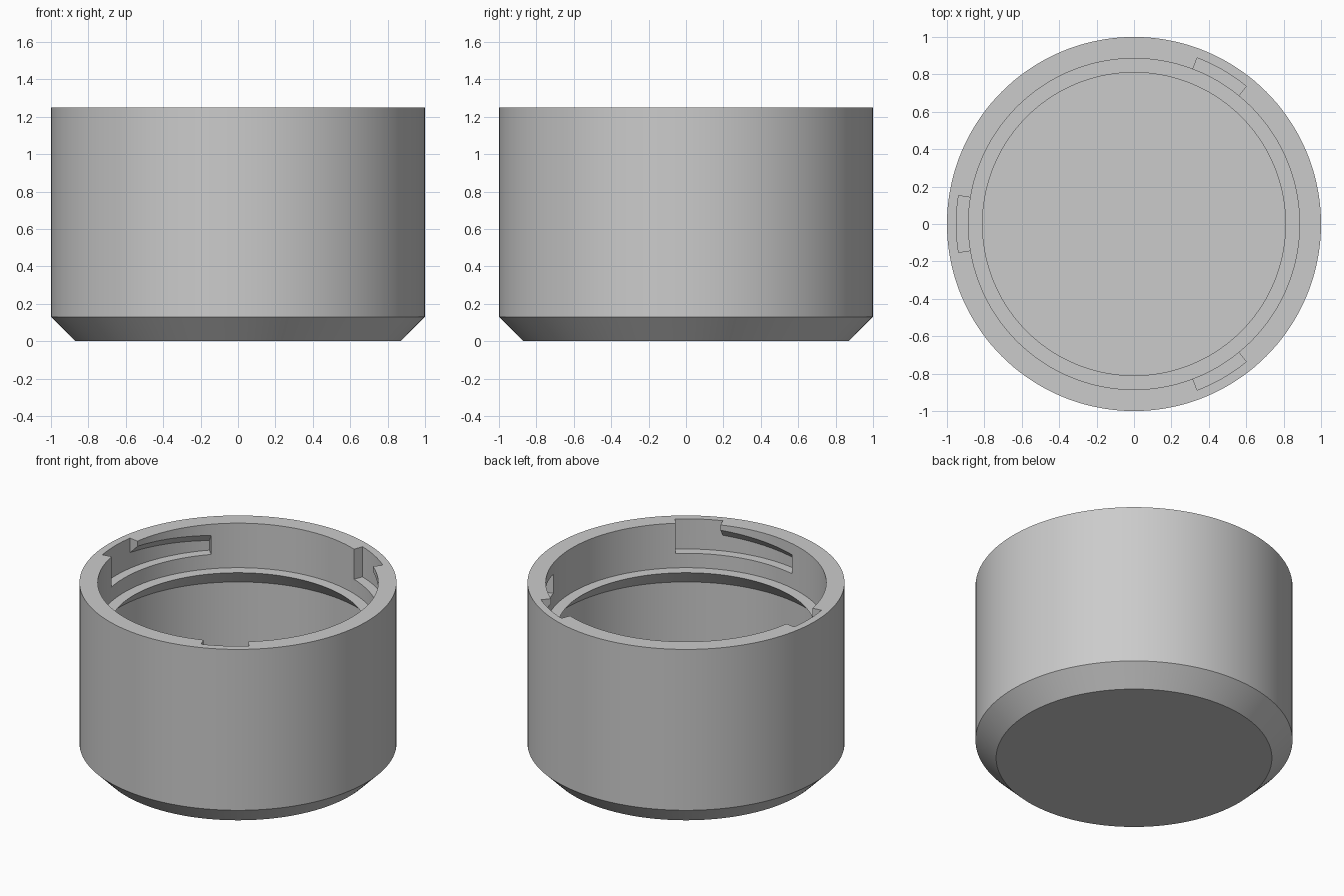
import bpy, bmesh, math

if "Cube" in bpy.data.objects:
    bpy.data.objects.remove(bpy.data.objects["Cube"])

SEGMENTS = 144
RIM_Z = 1.25
SLOT_Z = 1.04          # floor of the locking slots
BORE_R = 0.885
SLOT_R = 0.95

grey = bpy.data.materials.new("plain grey")
grey.diffuse_color = (0.6, 0.6, 0.6, 1)
grey.use_nodes = True
grey.node_tree.nodes["Principled BSDF"].inputs["Base Color"].default_value = grey.diffuse_color


def sweep(name, sections, closed):
    """Skin a mesh through a list of equal-length point loops."""
    bm = bmesh.new()
    rings = [[bm.verts.new(p) for p in s] for s in sections]
    count, n = len(rings), len(rings[0])
    for i in range(count if closed else count - 1):
        a, b = rings[i], rings[(i + 1) % count]
        # a lathe profile is open, its ends are capped below
        for j in range(n - 1 if closed else n):
            k = (j + 1) % n
            bm.faces.new((a[j], a[k], b[k], b[j]))
    if closed:
        bm.faces.new([r[0] for r in rings])
        bm.faces.new([r[-1] for r in rings])
    else:
        bm.faces.new(rings[0])
        bm.faces.new(rings[-1])
    bmesh.ops.recalc_face_normals(bm, faces=bm.faces)
    mesh = bpy.data.meshes.new(name)
    bm.to_mesh(mesh)
    bm.free()
    ob = bpy.data.objects.new(name, mesh)
    bpy.context.collection.objects.link(ob)
    mesh.materials.append(grey)
    return ob


def turn(profile, degrees):
    a = math.radians(degrees)
    return [(r * math.cos(a), r * math.sin(a), z) for r, z in profile]


# Cup: chamfered outside, hollow inside, ledge with sloped underside
cup_profile = [(0.87, 0), (1, 0.13), (1, RIM_Z), (BORE_R, RIM_Z),
               (BORE_R, 0.94), (0.81, 0.94), (0.93, 0.82),
               (0.93, 0.16), (0.84, 0.07)]
cup = sweep("cup", [turn(cup_profile, 360 * i / SEGMENTS)
                    for i in range(SEGMENTS)], True)


def entry_cutter(centre):
    section = [(0.85, SLOT_Z), (SLOT_R, SLOT_Z), (SLOT_R, 1.4), (0.85, 1.4)]
    return sweep("entry_cutter", [turn(section, centre - 9.2 + 18.4 * i / 8)
                                  for i in range(9)], False)


def lock_cutter(centre):
    """Sideways slot whose sloped roof drops gently towards its end."""
    sections = []
    for i in range(17):
        t = i / 16
        roof = RIM_Z - 0.035 - 0.043 * t
        section = [(0.85, SLOT_Z), (SLOT_R, SLOT_Z), (SLOT_R, roof - 0.065),
                   (BORE_R, roof), (0.85, roof + 0.035)]
        sections.append(turn(section, centre - 8 - 36 * t))
    return sweep("lock_cutter", sections, False)


# Three bayonet slots around the bore
bpy.context.view_layer.objects.active = cup
for centre in (60, 180, 300):
    for make in (entry_cutter, lock_cutter):
        cutter = make(centre)
        mod = cup.modifiers.new("slot", 'BOOLEAN')
        mod.operation = 'DIFFERENCE'
        mod.solver = 'EXACT'
        mod.object = cutter
        bpy.ops.object.modifier_apply(modifier=mod.name)
        bpy.data.objects.remove(cutter)

cup.select_set(True)
bpy.ops.object.shade_smooth_by_angle(angle=math.radians(25))
